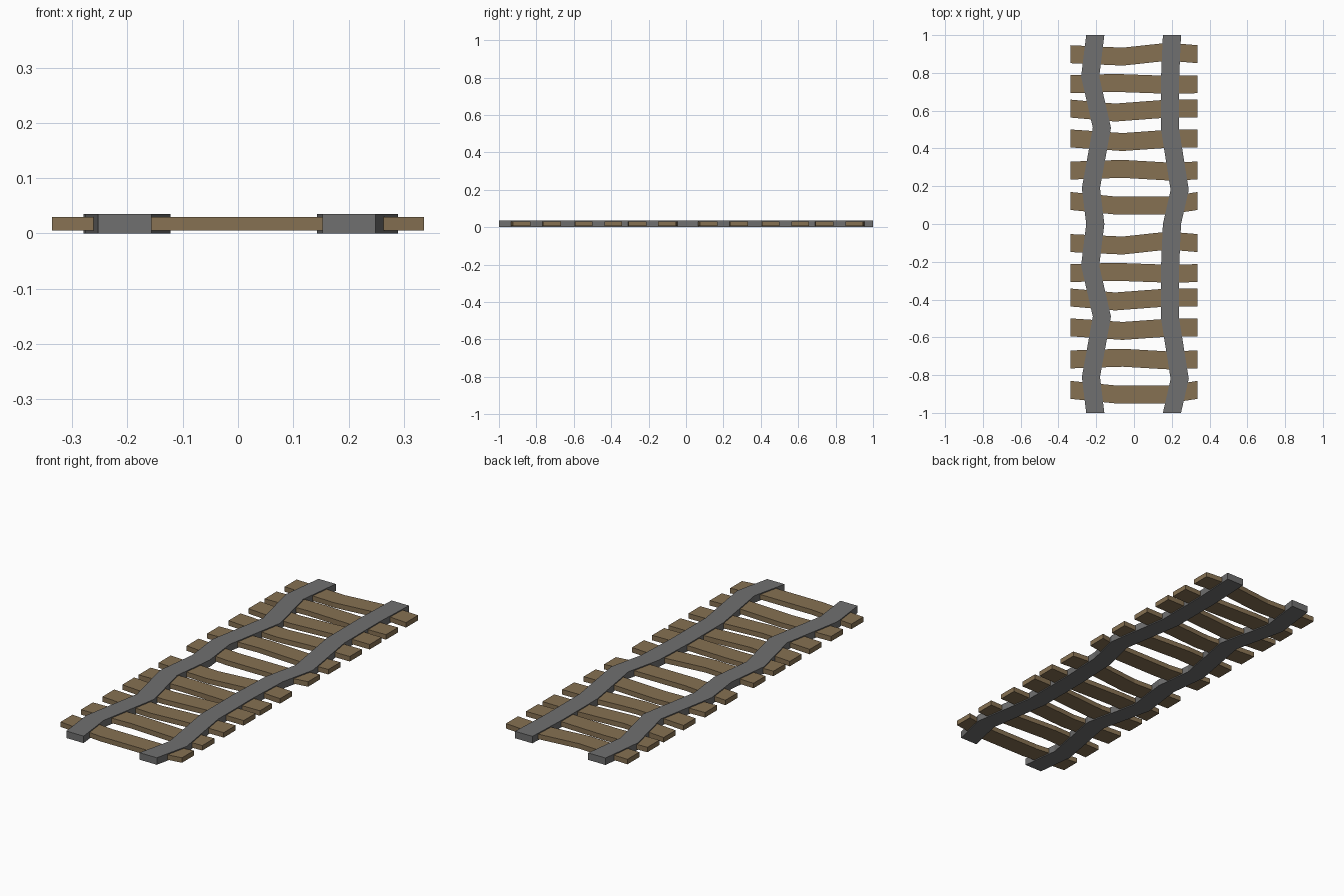
import bpy, bmesh

if "Cube" in bpy.data.objects:
    bpy.data.objects.remove(bpy.data.objects["Cube"])


def material(name, rgb):
    m = bpy.data.materials.new(name)
    m.diffuse_color = (*rgb, 1)
    m.use_nodes = True
    m.node_tree.nodes["Principled BSDF"].inputs["Base Color"].default_value = m.diffuse_color
    return m


STEEL = material("steel", (0.16, 0.16, 0.16))
WOOD = material("wood", (0.24, 0.165, 0.085))


def beam(name, path, width, z0, z1, axis, mat):
    """Box-section bar along a 2D path, widened along one axis (0 = x, 1 = y)."""
    bm = bmesh.new()
    rings = []
    for x, y in path:
        ring = []
        for s, z in ((-1, z0), (1, z0), (1, z1), (-1, z1)):
            p = [x, y, z]
            p[axis] += s * width / 2
            ring.append(bm.verts.new(p))
        rings.append(ring)
    for a, b in zip(rings, rings[1:]):
        for i in range(4):
            j = (i + 1) % 4
            bm.faces.new((a[i], a[j], b[j], b[i]))
    bm.faces.new(rings[0])
    bm.faces.new(rings[-1])
    bmesh.ops.recalc_face_normals(bm, faces=bm.faces)
    mesh = bpy.data.meshes.new(name)
    bm.to_mesh(mesh)
    bm.free()
    mesh.materials.append(mat)
    ob = bpy.data.objects.new(name, mesh)
    bpy.context.collection.objects.link(ob)


# Bent rails: one unit-long pattern (x, y) repeated twice
left = [(-0.205, 0), (-0.228, 0.19), (-0.17, 0.51), (-0.232, 0.78)]
right = [(0.201, 0), (0.242, 0.18), (0.191, 0.50), (0.191, 0.77)]
for name, pts in (("left_rail", left), ("right_rail", right)):
    path = [(x, y + d) for d in (-1, 0) for x, y in pts] + [(pts[0][0], 1)]
    beam(name, path, 0.096, 0, 0.035, 0, STEEL)

# Crooked sleepers: y at the ends, then at the two inner bends
sleepers = [(0.122, 0.098, 0.098), (0.283, 0.292, 0.278), (0.453, 0.434, 0.451),
            (0.611, 0.590, 0.611), (0.740, 0.747, 0.737), (0.899, 0.886, 0.912)]
for d in (-1, 0):
    for i, (end, a, b) in enumerate(sleepers):
        path = [(-0.337, end + d), (-0.10 if i in (0, 3, 4) else -0.06, a + d),
                (0.18, b + d), (0.337, end + d)]
        beam(f"sleeper_{i + 1 + 6 * (d + 1)}", path, 0.095, 0.005, 0.03, 1, WOOD)
